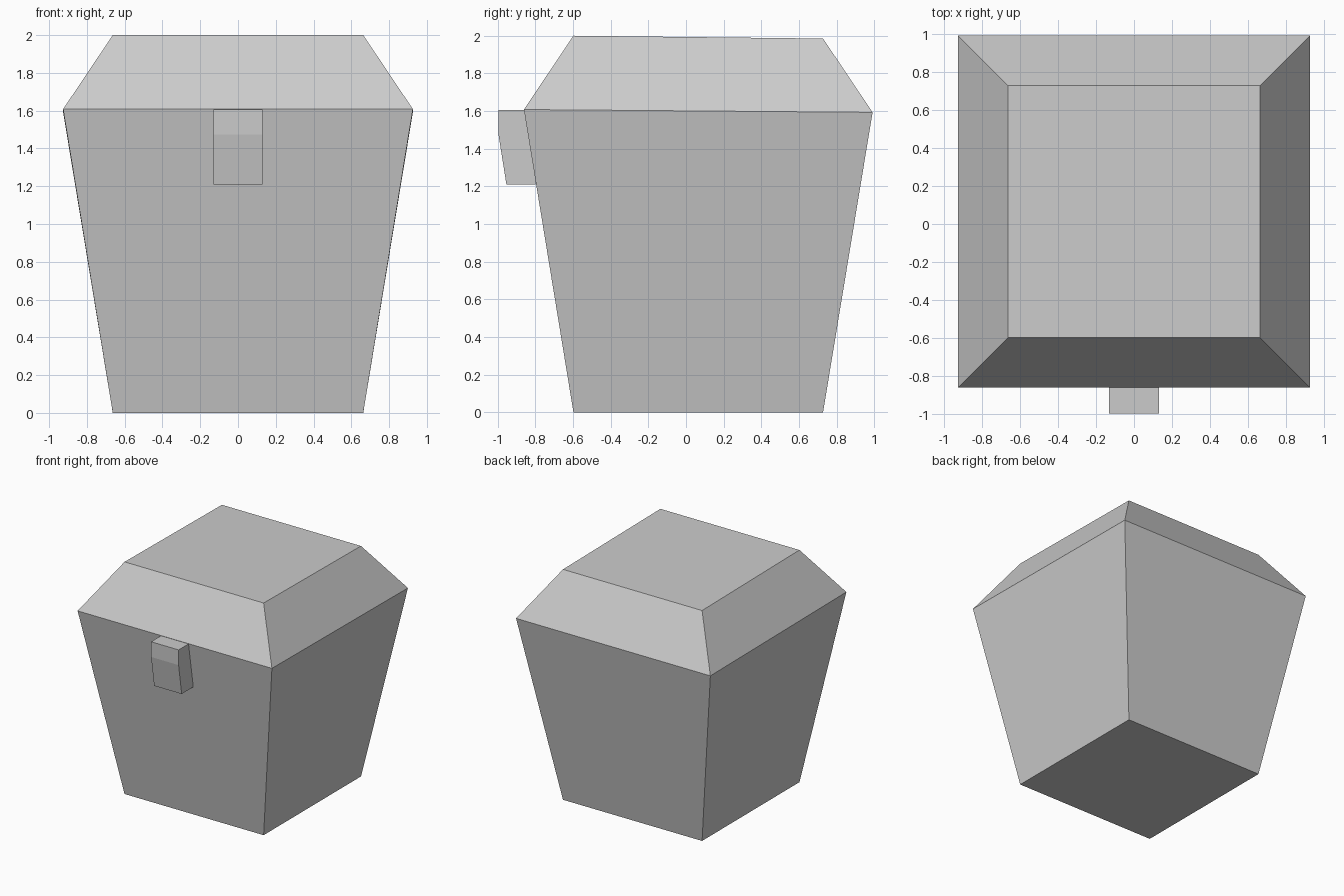
import bpy, bmesh

if "Cube" in bpy.data.objects:
    bpy.data.objects.remove(bpy.data.objects["Cube"])

CY = 0.065            # box centre in y (latch projects forward)
BASE, RIM = 0.663, 0.926
TILT = 0.015          # lid drops slightly toward the back


def make_object(name, bm):
    bmesh.ops.recalc_face_normals(bm, faces=bm.faces)
    mesh = bpy.data.meshes.new(name)
    bm.to_mesh(mesh)
    bm.free()
    obj = bpy.data.objects.new(name, mesh)
    bpy.context.collection.objects.link(obj)
    return obj


def frustum(name, z0, half0, drop0, z1, half1, drop1):
    """Square tapered block; drop lowers the back edge of each end."""
    bm = bmesh.new()
    bmesh.ops.create_cube(bm, size=2)
    for v in bm.verts:
        z, half, drop = (z1, half1, drop1) if v.co.z > 0 else (z0, half0, drop0)
        back = v.co.y > 0
        v.co = (v.co.x * half, CY + v.co.y * half, z - (drop if back else 0))
    return make_object(name, bm)


# Tapered box and its sloped lid
frustum("box_body", 0, BASE, 0, 1.608, RIM, TILT)
frustum("lid", 1.608, RIM, TILT, 2.0, BASE, TILT)

# Front latch: side profile (y, z) extruded across x
profile = [(-0.80, 1.21), (-0.954, 1.21), (-0.996, 1.475), (-0.996, 1.606), (-0.80, 1.606)]
bm = bmesh.new()
face = bm.faces.new([bm.verts.new((-0.131, y, z)) for y, z in profile])
ext = bmesh.ops.extrude_face_region(bm, geom=[face], use_keep_orig=True)
bmesh.ops.translate(bm, vec=(0.262, 0, 0),
                    verts=[g for g in ext["geom"] if isinstance(g, bmesh.types.BMVert)])
make_object("latch", bm)
